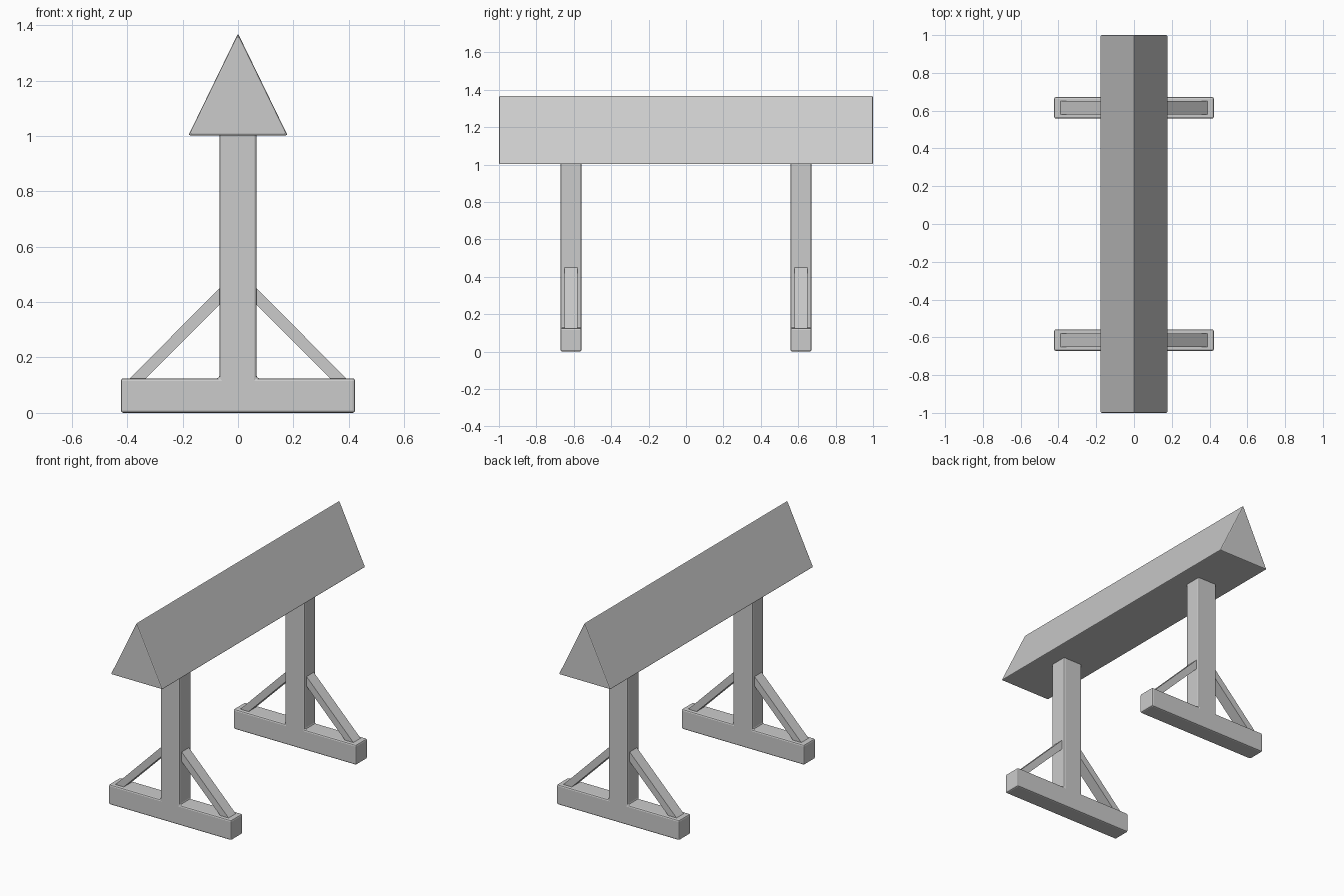
import bpy, bmesh, math

if "Cube" in bpy.data.objects:
    bpy.data.objects.remove(bpy.data.objects["Cube"])


def extrude_profile(name, points, y_centre, depth, bevel=0.0):
    """Extrude an x/z outline along y, with optional softened edges."""
    bm = bmesh.new()
    verts = [bm.verts.new((x, y_centre - depth / 2, z)) for x, z in points]
    face = bm.faces.new(verts)
    ext = bmesh.ops.extrude_face_region(bm, geom=[face])
    moved = [g for g in ext["geom"] if isinstance(g, bmesh.types.BMVert)]
    bmesh.ops.translate(bm, verts=moved, vec=(0, depth, 0))
    bmesh.ops.recalc_face_normals(bm, faces=bm.faces)
    mesh = bpy.data.meshes.new(name)
    bm.to_mesh(mesh)
    bm.free()
    obj = bpy.data.objects.new(name, mesh)
    bpy.context.collection.objects.link(obj)
    if bevel:
        mod = obj.modifiers.new("soft_edges", "BEVEL")
        mod.width = bevel
        mod.segments = 2
        mod.limit_method = 'ANGLE'
        mod.angle_limit = math.radians(30)
    return obj


# Triangular top beam
extrude_profile("top_beam", [(-0.179, 1.002), (0.179, 1.002), (0, 1.37)], 0, 2.0, 0.006)

# Outline of one stand: foot and post in one piece
half = [(0.423, 0.0), (0.423, 0.125), (0.067, 0.125), (0.067, 1.015)]
stand = half + [(-x, z) for x, z in reversed(half)]

# Outline of one diagonal brace
brace = [(0.393, 0.122), (0.335, 0.122), (0.062, 0.395), (0.062, 0.455)]

for end, y in (("front", -0.615), ("back", 0.615)):
    extrude_profile(end + "_stand", stand, y, 0.113, 0.009)
    for side, s in (("left", -1), ("right", 1)):
        extrude_profile(f"{end}_{side}_brace", [(s * x, z) for x, z in brace], y, 0.071)
